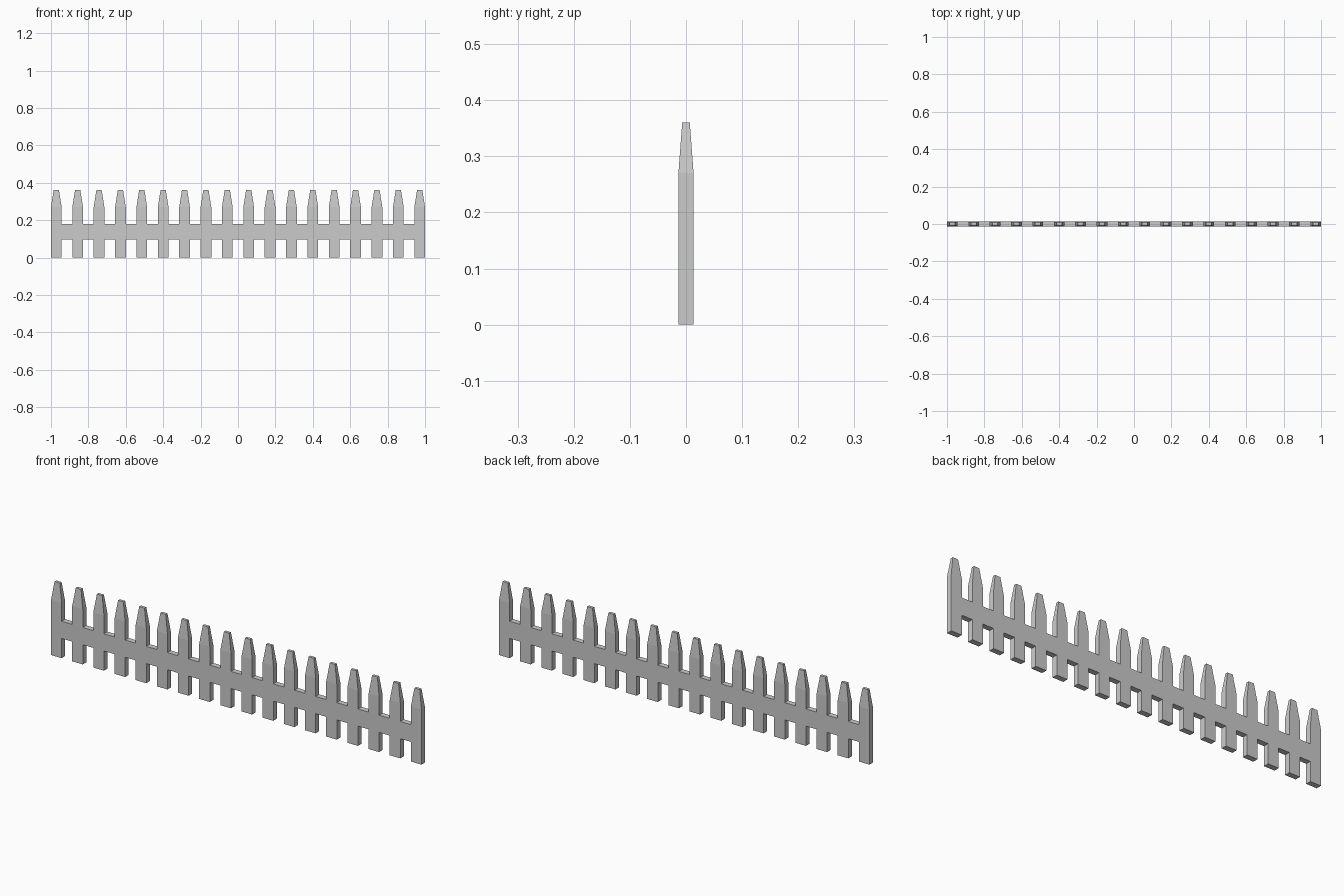
import bpy, bmesh

if "Cube" in bpy.data.objects:
    bpy.data.objects.remove(bpy.data.objects["Cube"])

COUNT = 18
PICKET_W, DEPTH = 0.057, 0.027
STEP = (2.0 - PICKET_W) / (COUNT - 1)
# picket rings: height, scale of the cross-section
RINGS = [(0.0, 1), (0.096, 1), (0.18, 1), (0.27, 1), (0.36, 0.5)]
RAIL = 1  # the rail lies between ring 1 and ring 2

bm = bmesh.new()


def picket(x):
    """Tapered post built from stacked rings; returns the rings."""
    rings = []
    for z, s in RINGS:
        w, d = PICKET_W / 2 * s, DEPTH / 2 * s
        rings.append([bm.verts.new((x + sx * w, sy * d, z))
                      for sx, sy in ((-1, -1), (1, -1), (1, 1), (-1, 1))])
    bm.faces.new(rings[0][::-1])
    bm.faces.new(rings[-1])
    return rings


posts = [picket(-1 + PICKET_W / 2 + i * STEP) for i in range(COUNT)]

# picket walls, left open where the rail joins
for i, rings in enumerate(posts):
    for level, (a, b) in enumerate(zip(rings, rings[1:])):
        for k in range(4):
            joined = level == RAIL and ((k == 1 and i < COUNT - 1) or (k == 3 and i > 0))
            if not joined:
                n = (k + 1) % 4
                bm.faces.new((a[k], a[n], b[n], b[k]))

# rail sections bridging neighbouring pickets, flush front and back
for p, q in zip(posts, posts[1:]):
    lo, hi = p[RAIL], p[RAIL + 1]
    lo2, hi2 = q[RAIL], q[RAIL + 1]
    left = (lo[1], lo[2], hi[2], hi[1])
    right = (lo2[0], lo2[3], hi2[3], hi2[0])
    for k in range(4):
        n = (k + 1) % 4
        bm.faces.new((left[k], left[n], right[n], right[k]))

bmesh.ops.recalc_face_normals(bm, faces=bm.faces)
mesh = bpy.data.meshes.new("picket_fence")
bm.to_mesh(mesh)
bm.free()
bpy.context.collection.objects.link(bpy.data.objects.new("picket_fence", mesh))
